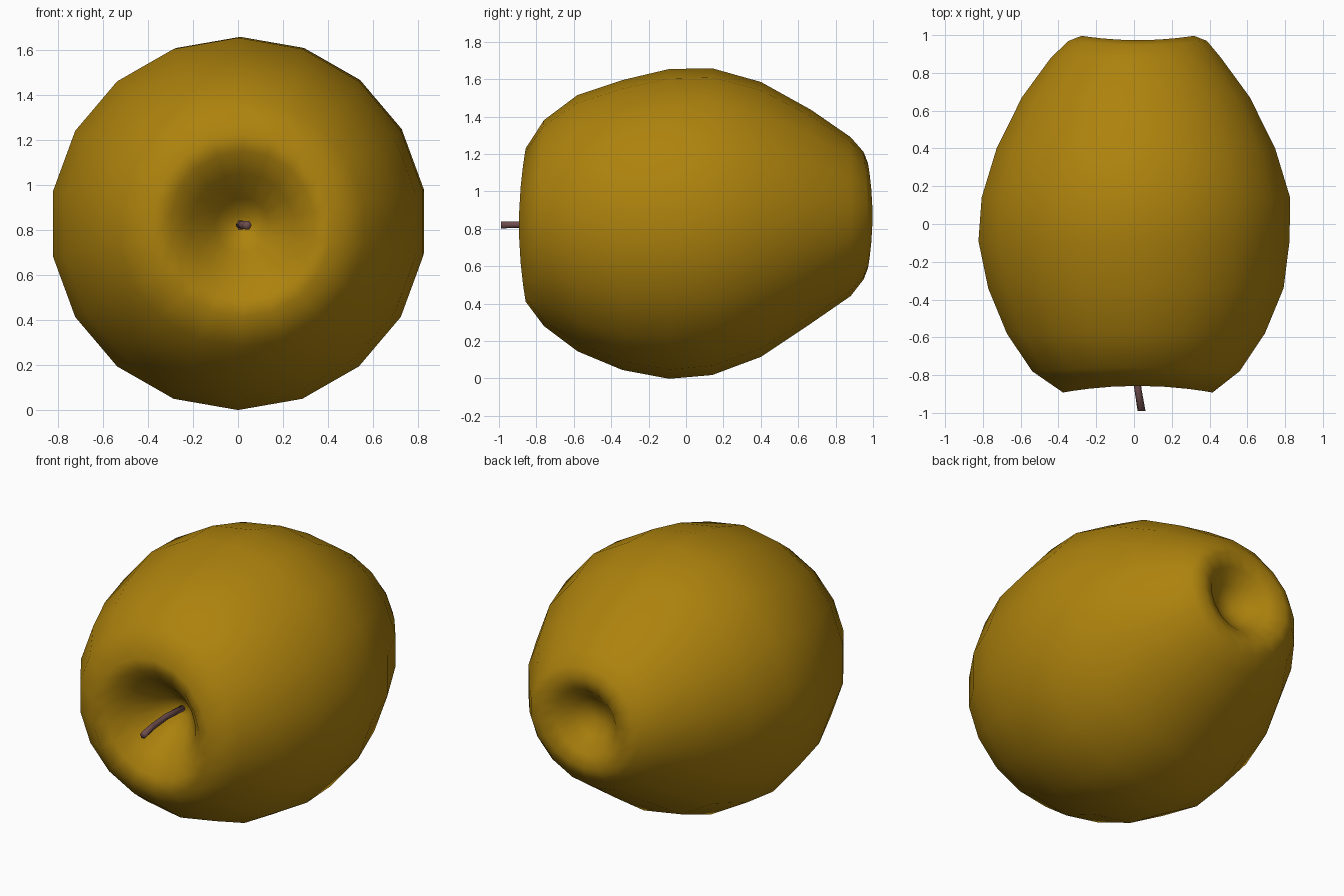
import bpy, bmesh, math

def material(name, rgb):
    m = bpy.data.materials.new(name)
    m.diffuse_color = (*rgb, 1)
    return m

def loft(name, rings, mat):
    """Skin closed rings of points together and cap both ends."""
    bm = bmesh.new()
    loops = [[bm.verts.new(p) for p in r] for r in rings]
    n = len(rings[0])
    for a, b in zip(loops, loops[1:]):
        for i in range(n):
            j = (i + 1) % n
            bm.faces.new((a[i], a[j], b[j], b[i]))
    for end in (loops[0], loops[-1]):
        bmesh.ops.poke(bm, faces=[bm.faces.new(end)])
    bmesh.ops.recalc_face_normals(bm, faces=bm.faces[:])
    me = bpy.data.meshes.new(name)
    bm.to_mesh(me)
    bm.free()
    ob = bpy.data.objects.new(name, me)
    bpy.context.collection.objects.link(ob)
    me.materials.append(mat)
    for p in me.polygons:
        p.use_smooth = True
    return ob

skin = material("golden skin", (0.42, 0.225, 0.004))
wood = material("brown stem", (0.16, 0.075, 0.075))

# Apple body lying along y: (y, centre x, centre z, radius x, radius z, rim wave)
SIDES = 18
profile = [
    (-0.56, 0.02, 0.82, 0.04, 0.04, 0),      # bottom of stem cavity
    (-0.64, 0.02, 0.82, 0.12, 0.12, 0),
    (-0.77, 0.02, 0.82, 0.23, 0.23, 0.005),
    (-0.85, 0.02, 0.82, 0.32, 0.33, 0.015),
    (-0.875, 0.02, 0.82, 0.40, 0.41, 0.018),  # front rim
    (-0.77, 0.01, 0.83, 0.555, 0.55, 0.01),
    (-0.58, 0.01, 0.83, 0.69, 0.685, 0),
    (-0.34, 0.01, 0.82, 0.79, 0.775, 0),
    (-0.09, 0.00, 0.826, 0.832, 0.828, 0),    # widest
    (0.14, 0.01, 0.838, 0.825, 0.82, 0),
    (0.40, 0.01, 0.85, 0.745, 0.735, 0),
    (0.67, 0.01, 0.865, 0.61, 0.57, 0),
    (0.88, 0.01, 0.865, 0.455, 0.425, 0),
    (0.96, 0.02, 0.87, 0.37, 0.34, -0.01),
    (0.985, 0.02, 0.87, 0.30, 0.28, -0.012),  # back rim
    (0.95, 0.02, 0.87, 0.21, 0.20, -0.005),
    (0.87, 0.02, 0.87, 0.12, 0.12, 0),
    (0.83, 0.02, 0.87, 0.04, 0.04, 0),        # bottom of blossom hollow
]
rings = []
for y, cx, cz, rx, rz, wave in profile:
    ring = []
    for i in range(SIDES):
        a = 2 * math.pi * (i + 0.5) / SIDES
        ring.append((cx + 1.005 * rx * math.cos(a),
                     y - wave * math.cos(2 * a),
                     cz + rz * math.sin(a)))
    rings.append(ring)
loft("apple_body", rings, skin)

# Bent stem: (x, y, z, radius)
path = [(0.01, -0.52, 0.815, 0.018), (0.01, -0.72, 0.825, 0.018),
        (0.02, -0.87, 0.822, 0.019), (0.04, -0.99, 0.82, 0.021)]
loft("stem", [[(x + r * math.cos(k * math.pi / 3), y, z + r * math.sin(k * math.pi / 3))
               for k in range(6)] for x, y, z, r in path], wood)
